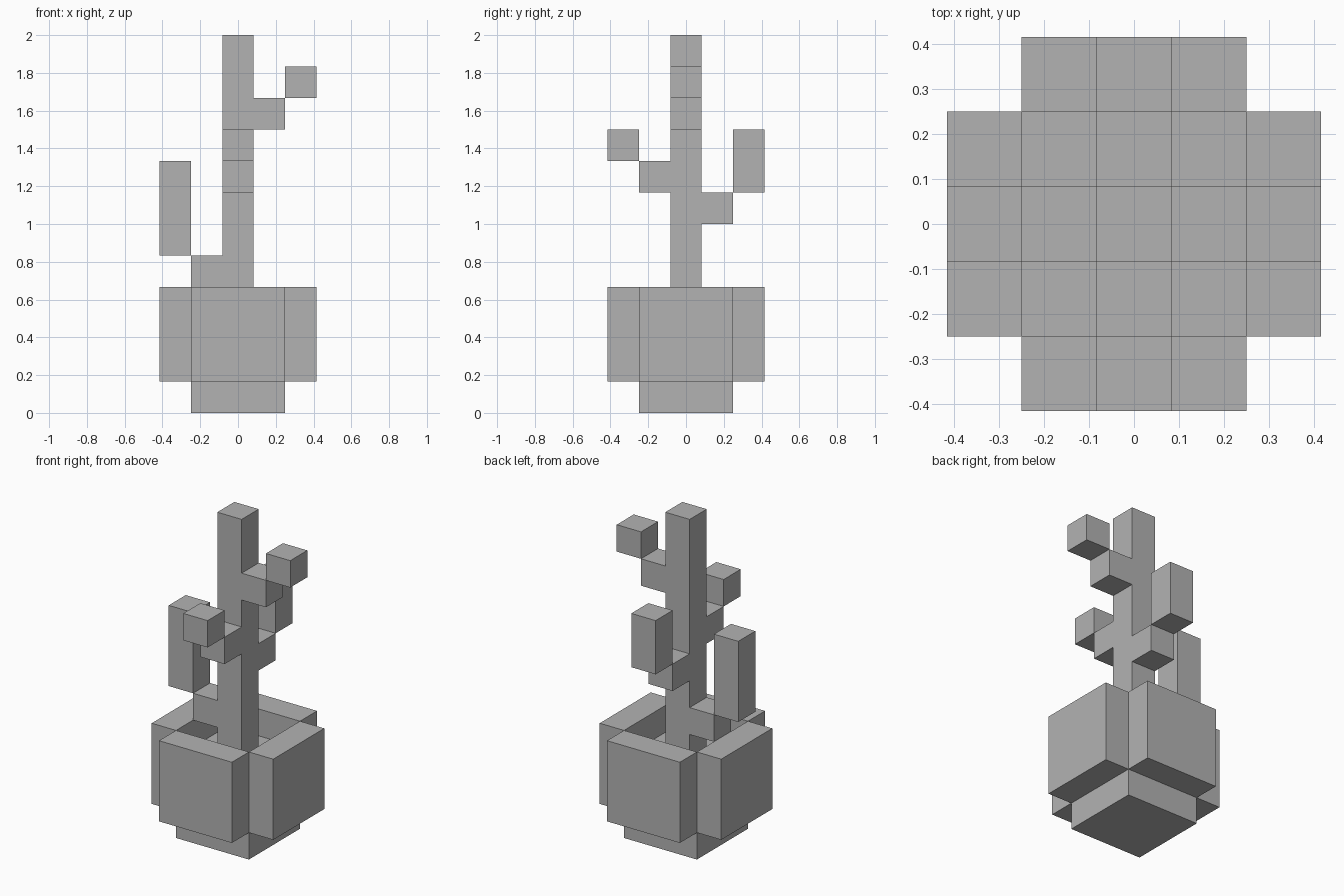
import bpy
import bmesh
from mathutils import Matrix, Vector

default_cube = bpy.data.objects.get("Cube")
if default_cube:
    bpy.data.objects.remove(default_cube, do_unlink=True)

U = 1 / 6  # edge length of one block

grey = bpy.data.materials.new("plain_grey")
grey.use_nodes = True
colour = (0.45, 0.45, 0.45, 1)
grey.diffuse_color = colour
grey.node_tree.nodes["Principled BSDF"].inputs["Base Color"].default_value = colour


def block(name, low, high, turn=0, open_side=None):
    """Box between two corners in block units, turned in quarter turns about z.
    open_side is the direction of a face left out where the box joins another."""
    low, high = Vector(low) * U, Vector(high) * U
    bm = bmesh.new()
    bmesh.ops.create_cube(bm, size=1)
    bmesh.ops.scale(bm, vec=high - low, verts=bm.verts)
    bmesh.ops.translate(bm, vec=(low + high) / 2, verts=bm.verts)
    bm.normal_update()
    if open_side:
        side = Vector(open_side)
        hidden = [f for f in bm.faces if f.normal.dot(side) > 0.9]
        bmesh.ops.delete(bm, geom=hidden, context="FACES")
    quarter = Matrix(((0, -1, 0), (1, 0, 0), (0, 0, 1)))
    for _ in range(turn):
        bmesh.ops.transform(bm, matrix=quarter.to_4x4(), verts=bm.verts)
    mesh = bpy.data.meshes.new(name)
    bm.to_mesh(mesh)
    bm.free()
    mesh.materials.append(grey)
    obj = bpy.data.objects.new(name, mesh)
    bpy.context.collection.objects.link(obj)
    return obj


# Pot: foot with soil filling, and four side walls that stand above the soil
block("pot_foot_and_soil", (-1.5, -1.5, 0), (1.5, 1.5, 3))
sides = ("left", "back", "right", "front")
for turn, side in enumerate(sides):
    block("pot_wall_" + side, (1.5, -1.5, 1), (2.5, 1.5, 4), turn)

# Main stem
block("stem", (-0.5, -0.5, 3), (0.5, 0.5, 12), open_side=(0, 0, -1))

# Branches: height of the arm, and length of the upright tip
branches = ((9, 1), (6, 2), (4, 3), (7, 1))
for turn, (height, length) in enumerate(branches):
    block("arm_" + sides[turn], (0.5, -0.5, height), (1.5, 0.5, height + 1),
          turn, open_side=(-1, 0, 0))
    block("tip_" + sides[turn], (1.5, -0.5, height + 1),
          (2.5, 0.5, height + 1 + length), turn)
